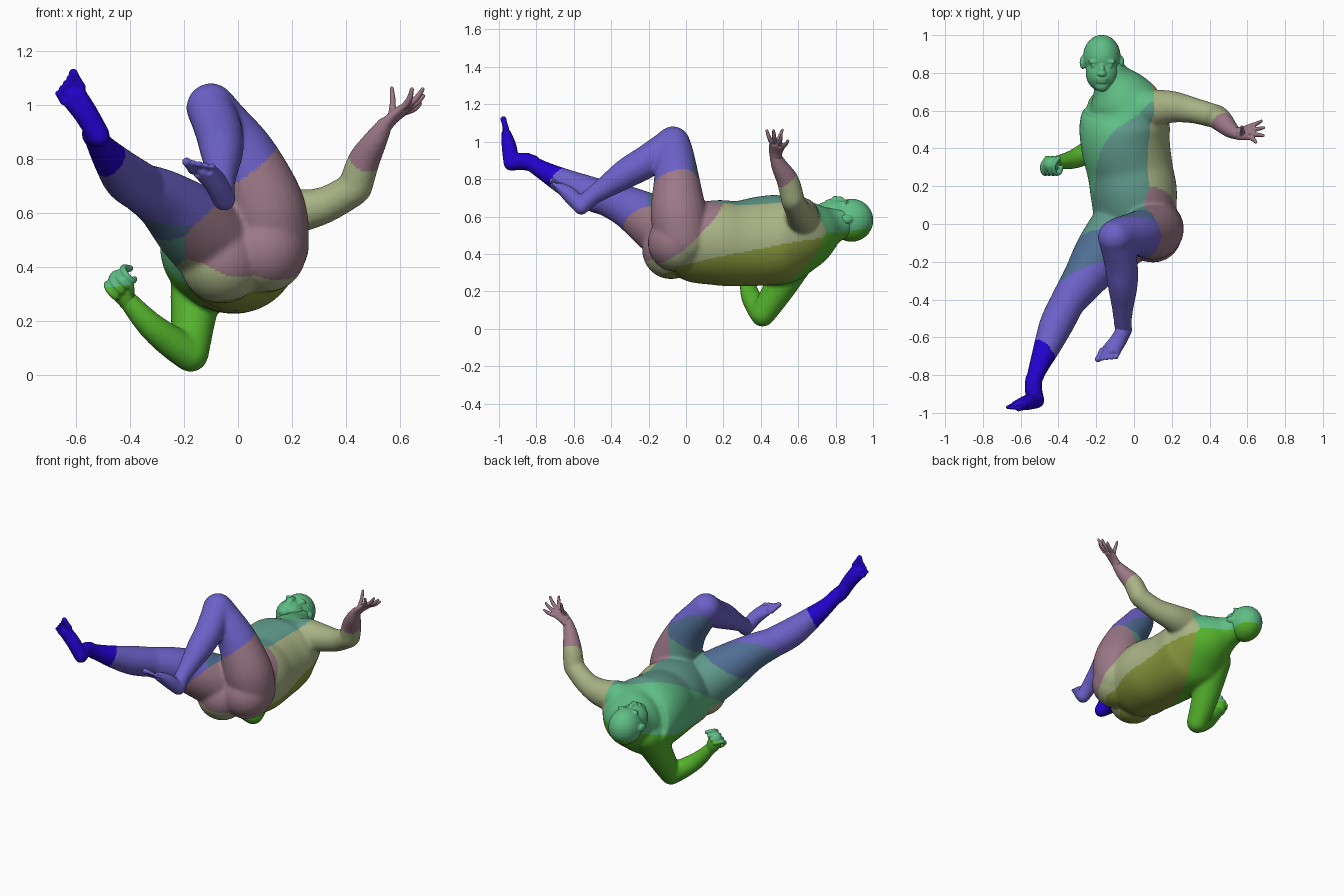
import bpy, bmesh, math
from mathutils import Vector, Matrix

if "Cube" in bpy.data.objects:
    bpy.data.objects.remove(bpy.data.objects["Cube"])

# name, sRGB colour, key used to choose the colour from position
PALETTE = [
    ("deep_blue", (34, 2, 205), (.138, .0, .862)),
    ("violet", (108, 97, 200), (.266, .24, .494)),
    ("steel_blue", (80, 110, 148), (.23, .323, .446)),
    ("teal", (95, 152, 138), (.25, .365, .365)),
    ("sea_green", (95, 190, 133), (.222, .457, .321)),
    ("bright_green", (84, 178, 44), (.27, .55, .18)),
    ("olive", (135, 150, 60), (.394, .439, .167)),
    ("khaki", (168, 178, 132), (.351, .372, .277)),
    ("mauve", (155, 120, 134), (.38, .291, .329)),
]


def linear(c):
    c /= 255
    return c / 12.92 if c < .04045 else ((c + .055) / 1.055) ** 2.4


MATS = []
for name, rgb, key in PALETTE:
    m = bpy.data.materials.new(name)
    m.diffuse_color = (*[linear(c) for c in rgb], 1)
    m.use_nodes = True
    m.node_tree.nodes["Principled BSDF"].inputs["Base Color"].default_value = m.diffuse_color
    MATS.append(m)


def colour_index(p):
    """Colour zones follow the balance of x, y and z position."""
    v = Vector((max((p.x + .69) / 1.38, 0), max((p.y + 1) / 2, 0), max(p.z / 1.12, 0)))
    v /= max(sum(v), 1e-6)
    return min(range(len(PALETTE)), key=lambda i: (v - Vector(PALETTE[i][2])).length_squared)


def ball(bm, c, r):
    r = r if isinstance(r, tuple) else (r, r, r)
    bmesh.ops.create_uvsphere(bm, u_segments=24, v_segments=14, radius=1,
                              matrix=Matrix.Translation(c) @ Matrix.Diagonal((*r, 1)))


def smooth_rows(rows, steps):
    """Catmull-Rom interpolation of position and radii."""
    out = []
    for i in range(len(rows) - 1):
        p0, p1, p2, p3 = (rows[max(i - 1, 0)], rows[i], rows[i + 1], rows[min(i + 2, len(rows) - 1)])
        for s in range(steps):
            t = s / steps
            out.append([.5 * (2 * b + (c - a) * t + (2 * a - 5 * b + 4 * c - d) * t * t
                              + (3 * b - a - 3 * c + d) * t ** 3)
                        for a, b, c, d in zip(p0, p1, p2, p3)])
    return out + [list(rows[-1])]


def tube(bm, rows, side=(.8, .1, .6), n=24, caps=True):
    """Sweep ellipses along rows of (x, y, z, width[, depth])."""
    rows = [tuple(r) if len(r) == 5 else (*r, r[3]) for r in rows]
    pts = smooth_rows(rows, 6)
    rings = []
    for i, r in enumerate(pts):
        t = (Vector(pts[min(i + 1, len(pts) - 1)][:3]) - Vector(pts[max(i - 1, 0)][:3])).normalized()
        s = Vector(side)
        s = (s - t * s.dot(t)).normalized()
        d = t.cross(s)
        rings.append([bm.verts.new(Vector(r[:3]) + s * r[3] * math.cos(a) + d * r[4] * math.sin(a))
                      for a in (math.tau * k / n for k in range(n))])
    for a, b in zip(rings, rings[1:]):
        for k in range(n):
            bm.faces.new((a[k], a[(k + 1) % n], b[(k + 1) % n], b[k]))
    bm.faces.new(rings[0][::-1])
    bm.faces.new(rings[-1])
    if caps:
        for r in (rows[0], rows[-1]):
            ball(bm, r[:3], min(r[3:]) * .99)


def finish(name, bm, voxel, smooth):
    """Fuse the overlapping forms into one skin and colour it."""
    bmesh.ops.recalc_face_normals(bm, faces=bm.faces)
    me = bpy.data.meshes.new(name)
    bm.to_mesh(me)
    bm.free()
    ob = bpy.data.objects.new(name, me)
    bpy.context.collection.objects.link(ob)
    mod = ob.modifiers.new("fuse", 'REMESH')
    mod.mode = 'VOXEL'
    mod.voxel_size = voxel
    mod = ob.modifiers.new("soften", 'SMOOTH')
    mod.factor = .5
    mod.iterations = smooth
    dg = bpy.context.evaluated_depsgraph_get()
    new = bpy.data.meshes.new_from_object(ob.evaluated_get(dg))
    ob.modifiers.clear()
    ob.data = new
    new.name = name
    new.materials.clear()
    for m in MATS:
        new.materials.append(m)
    for p in new.polygons:
        p.material_index = colour_index(p.center)
        p.use_smooth = True


# Torso, rolled about its long axis, with neck
bm = bmesh.new()
tube(bm, [(0, -.1, .45, .12, .12), (0, 0, .45, .21, .19), (0, .15, .46, .23, .225),
          (-.02, .28, .455, .225, .23), (-.045, .42, .47, .23, .245), (-.05, .53, .48, .24, .235),
          (-.05, .62, .5, .22, .19), (-.08, .7, .525, .16, .16), (-.12, .78, .55, .1, .1),
          (-.15, .85, .57, .08, .08)], side=(.8, 0, .6), n=40, caps=False)
# Buttocks
ball(bm, (.1, -.05, .46), .155)
ball(bm, (-.06, -.08, .42), .155)
# Raised arm
tube(bm, [(.08, .61, .6, .105), (.2, .62, .605, .085), (.32, .6, .63, .068), (.43, .57, .69, .063)])
tube(bm, [(.435, .57, .695, .063), (.465, .545, .79, .06), (.51, .5, .87, .045), (.545, .475, .93, .03)])
# Lowered arm
tube(bm, [(-.14, .61, .42, .11), (-.165, .5, .22, .085), (-.175, .41, .078, .067)])
tube(bm, [(-.175, .41, .075, .065), (-.25, .375, .125, .06), (-.33, .34, .19, .05), (-.42, .325, .29, .034)])
# Bent leg
tube(bm, [(.12, -.02, .48, .145), (.1, -.04, .62, .15), (.03, -.05, .8, .122),
          (-.06, -.06, .93, .102), (-.1, -.07, .99, .093)])
tube(bm, [(-.1, -.08, .985, .088), (-.07, -.2, .9, .088), (-.06, -.32, .83, .08),
          (-.06, -.44, .75, .058), (-.06, -.53, .69, .045)])
# Stretched leg
tube(bm, [(-.08, -.04, .48, .165), (-.17, -.16, .56, .15), (-.27, -.3, .645, .115), (-.35, -.41, .69, .094)])
tube(bm, [(-.35, -.41, .69, .092), (-.41, -.53, .73, .09), (-.46, -.65, .785, .072),
          (-.51, -.77, .85, .05), (-.535, -.85, .9, .042)])
finish("body", bm, .01, 8)

# Head, face turned up
bm = bmesh.new()
hx = -.17
ball(bm, (hx, .885, .58), (.1, .117, .115))
ball(bm, (hx, .8, .605), (.086, .098, .086))
ball(bm, (hx, .735, .64), (.04, .035, .035))            # chin
ball(bm, (hx, .815, .693), (.016, .03, .016))           # nose
ball(bm, (hx, .795, .698), (.024, .014, .013))          # nostrils
ball(bm, (hx, .768, .683), (.032, .008, .012))          # upper lip
ball(bm, (hx, .752, .678), (.028, .008, .012))          # lower lip
for s in (-1, 1):
    ball(bm, (hx + s * .042, .858, .676), (.034, .01, .014))   # brow
    ball(bm, (hx + s * .042, .838, .672), (.018, .01, .012))   # eye
    ball(bm, (hx + s * .102, .855, .585), (.016, .036, .024))  # ear
finish("head", bm, .006, 3)

# Open hand
bm = bmesh.new()
tube(bm, [(.535, .48, .91, .03, .027), (.57, .48, .95, .038, .022), (.615, .488, .985, .045, .018)], side=(0, 1, -.4))
for knuckle, tip in [((.62, .455, 1.0), (.645, .432, 1.06)), ((.63, .475, 1.0), (.685, .468, 1.06)),
                     ((.63, .5, .99), (.687, .51, 1.035)), ((.62, .52, .975), (.675, .545, 1.005)),
                     ((.57, .475, .97), (.57, .515, 1.063))]:
    a, b = Vector(knuckle), Vector(tip)
    mid = a.lerp(b, .5) + Vector((.004, 0, -.004))
    tube(bm, [(*a, .013), (*mid, .0115), (*b, .008)], n=12)
finish("open_hand", bm, .004, 3)

# Fist with curled fingers and thumb
bm = bmesh.new()
tube(bm, [(-.41, .325, .275, .034), (-.43, .32, .31, .042), (-.44, .315, .35, .042)])
for k in range(4):
    o = Vector((-.47 + .02 * k, .3, .315 + .02 * k))
    path = [(.01, .05, .02), (-.015, .01, .022), (-.008, -.03, .0), (.015, -.028, -.025), (.025, 0, -.02)]
    tube(bm, [(*(o + Vector(p)), .0125) for p in path], n=12)
tube(bm, [(-.4, .305, .3, .016), (-.4, .28, .33, .014), (-.425, .265, .35, .011)], n=12)
finish("fist", bm, .004, 3)


# Feet with five toes
def foot(name, rows, lateral, toe_dir):
    bm = bmesh.new()
    lat, fwd, tip = Vector(lateral).normalized(), Vector(toe_dir), Vector(rows[-1][:3])
    tube(bm, rows[:3], side=lateral)
    tube(bm, rows[2:], side=lateral)
    for k in range(5):
        a = tip + lat * (.044 - .022 * k)
        length = 1 - .1 * k
        r = .017 if k == 0 else .0115
        tube(bm, [(*a, r), (*(a + fwd * length * .6), r * .9), (*(a + fwd * length), r)], n=12)
    finish(name, bm, .005, 4)


foot("bent_leg_foot",
     [(-.06, -.5, .71, .048), (-.058, -.535, .68, .046), (-.052, -.56, .652, .042, .042),
      (-.085, -.62, .715, .044, .042), (-.125, -.675, .758, .05, .026)],
     (-1, .1, .05), (-.022, -.045, .03))
foot("stretched_leg_foot",
     [(-.53, -.82, .885, .045), (-.532, -.88, .895, .046), (-.515, -.935, .885, .042, .04),
      (-.565, -.945, .97, .045, .04), (-.615, -.962, 1.04, .05, .026)],
     (.75, 0, .6), (-.03, -.014, .052))
